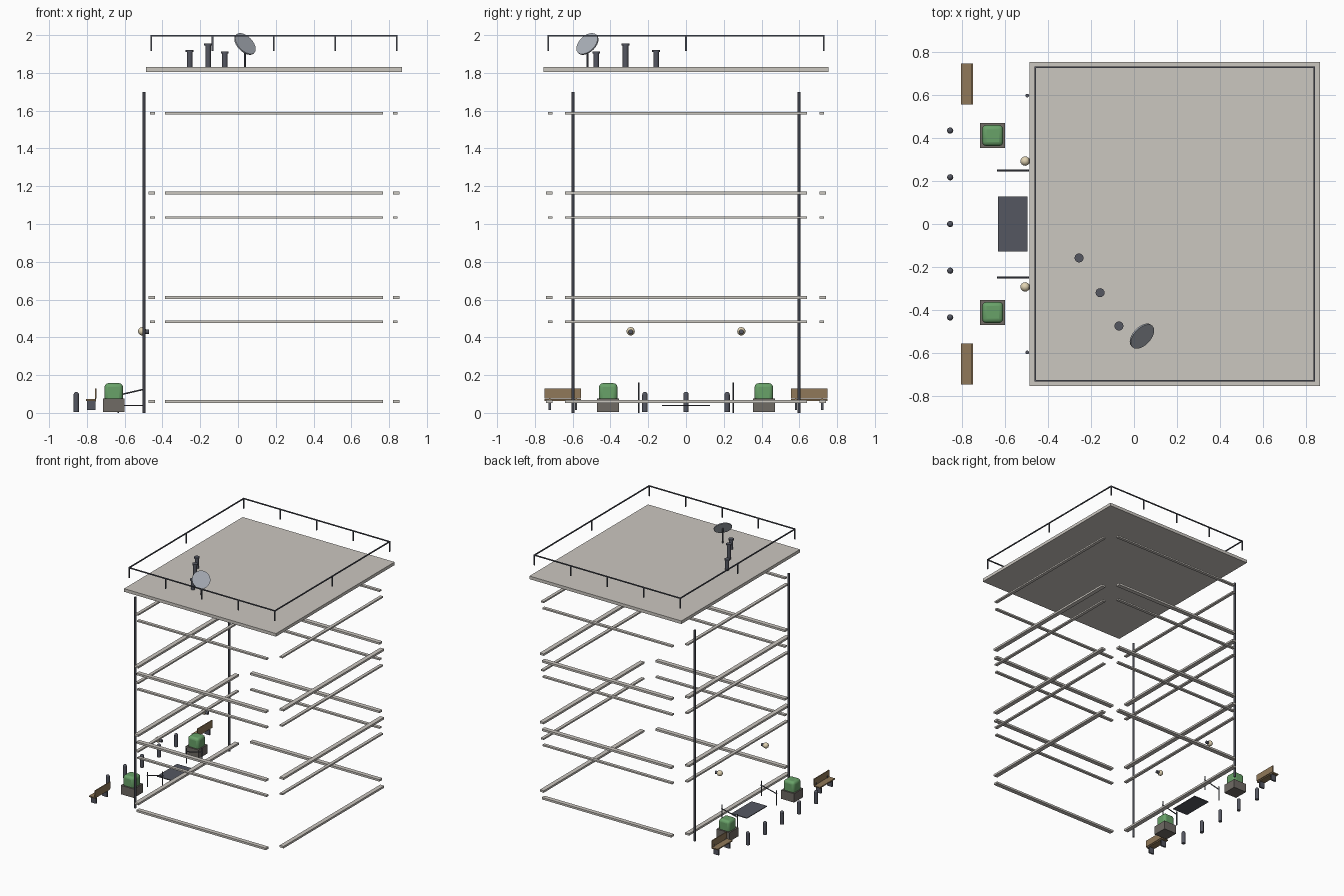
import bpy, math
from mathutils import Vector

if "Cube" in bpy.data.objects:
    bpy.data.objects.remove(bpy.data.objects["Cube"])


def mat(name, r, g, b):
    m = bpy.data.materials.new(name)
    m.diffuse_color = (r, g, b, 1)
    m.use_nodes = True
    m.node_tree.nodes["Principled BSDF"].inputs["Base Color"].default_value = m.diffuse_color
    return m


STONE = mat("stone", .60, .57, .53)
SLATE = mat("slate", .09, .095, .12)
GREEN = mat("leaf", .14, .36, .14)
WOOD = mat("wood", .28, .19, .10)
CLAY = mat("clay", .16, .145, .13)
CREAM = mat("lamp_glass", .75, .65, .45)
DISH = mat("dish_metal", .40, .43, .48)


def finish(name, m):
    o = bpy.context.object
    o.name = name
    o.data.materials.append(m)
    return o


def box(name, lo, hi, m, bevel=0):
    """Box between two opposite corners."""
    lo, hi = Vector(lo), Vector(hi)
    bpy.ops.mesh.primitive_cube_add(size=1, location=(lo + hi) / 2)
    o = finish(name, m)
    o.scale = hi - lo
    bpy.ops.object.transform_apply(location=False, rotation=False, scale=True)
    if bevel:
        b = o.modifiers.new("round", "BEVEL")
        b.width, b.segments = bevel, 3
        bpy.ops.object.shade_smooth_by_angle()
    return o


def rod(name, a, b, r, m, sides=16):
    """Cylinder from point a to point b."""
    a, b = Vector(a), Vector(b)
    bpy.ops.mesh.primitive_cylinder_add(vertices=sides, radius=r, depth=(b - a).length,
                                        location=(a + b) / 2)
    o = finish(name, m)
    o.rotation_euler = (b - a).to_track_quat('Z', 'Y').to_euler()
    bpy.ops.object.shade_smooth_by_angle()
    return o


def ball(name, p, r, m):
    bpy.ops.mesh.primitive_uv_sphere_add(segments=16, ring_count=10, radius=r, location=p)
    bpy.ops.object.shade_smooth()
    return finish(name, m)


CX = .19  # building centre in x

# Roof slab
box("roof_slab", (CX - .677, -.755, 1.805), (CX + .677, .755, 1.83), STONE)

# Roof railing: top bars and hanging posts
HX, HY, T = .65, .73, .004
for s in (-1, 1):
    box("rail_x", (CX - HX - T, s * HY - T, 1.992), (CX + HX + T, s * HY + T, 2), SLATE)
    box("rail_y", (CX + s * HX - T, -HY, 1.992), (CX + s * HX + T, HY, 2), SLATE)
    posts = [(CX + HX * k / 2, s * HY) for k in range(-2, 3)] + [(CX + s * HX, 0)]
    for x, y in posts:
        box("rail_post", (x - T, y - T, 1.915), (x + T, y + T, 1.992), SLATE)

# Roof vents with caps
for x, y, top in ((-.256, -.158, 1.92), (-.158, -.32, 1.955), (-.07, -.475, 1.912)):
    rod("vent_pipe", (x, y, 1.825), (x, y, top - .008), .015, SLATE)
    rod("vent_cap", (x, y, top - .01), (x, y, top), .021, SLATE)

# Satellite dish
c = Vector((.037, -.522, 1.953))
n = Vector((.6, -.56, .58)).normalized()
rod("dish_pole", (c.x, c.y, 1.825), c, .005, SLATE, 8)
rod("dish", c - n * .004, c + n * .004, .068, DISH, 24)

# Window sills and lintels on all four walls
for i in range(3):
    for name, z, d, h in (("sill", .06, .035, .008), ("lintel", .483, .025, .006)):
        z += i * .5515
        for s in (-1, 1):
            y0, y1 = sorted((s * .706, s * (.706 + d)))
            x0, x1 = sorted((CX + s * .63, CX + s * (.63 + d)))
            box(name + "_x", (CX - .577, y0, z - h), (CX + .577, y1, z + h), STONE)
            box(name + "_y", (x0, -.64, z - h), (x1, .64, z + h), STONE)

# Entrance landing
box("landing", (-.633, -.128, .036), (-.495, .128, .042), SLATE)

for s in (-1, 1):
    # Downpipe
    rod("downpipe", (-.497, s * .598, 0), (-.497, s * .598, 1.70), .0085, SLATE, 12)

    # Wall lamp
    rod("lamp_mount", (-.507, s * .293, .43), (-.47, s * .293, .43), .012, SLATE)
    ball("lamp_globe", (-.507, s * .293, .432), .022, CREAM)

    # Entrance handrail
    y = s * .249
    rod("handrail_outer_post", (-.633, y, 0), (-.633, y, .12), .004, SLATE, 8)
    rod("handrail_inner_post", (-.497, y, .04), (-.497, y, .16), .004, SLATE, 8)
    rod("handrail", (-.637, y, .093), (-.49, y, .127), .004, SLATE, 8)

    # Planter with clipped bush
    y = s * .412
    box("planter", (-.716, y - .058, .004), (-.60, y + .058, .075), CLAY)
    box("bush", (-.707, y - .049, .06), (-.609, y + .049, .157), GREEN, .02)

    # Bench
    y = s * .652
    box("bench_seat", (-.805, y - .096, .064), (-.752, y + .096, .073), WOOD)
    box("bench_back", (-.756, y - .096, .075), (-.749, y + .096, .128), WOOD)
    for k in (-.07, .07):
        box("bench_leg", (-.80, y + k - .006, .014), (-.755, y + k + .006, .065), SLATE)
        box("bench_bracket", (-.757, y + k - .004, .06), (-.753, y + k + .004, .09), SLATE)

# Bollards with domed tops
for k in range(-2, 3):
    p = (-.856, k * .2175)
    rod("bollard", (*p, .005), (*p, .097), .0145, SLATE)
    ball("bollard_cap", (*p, .097), .0142, SLATE)
